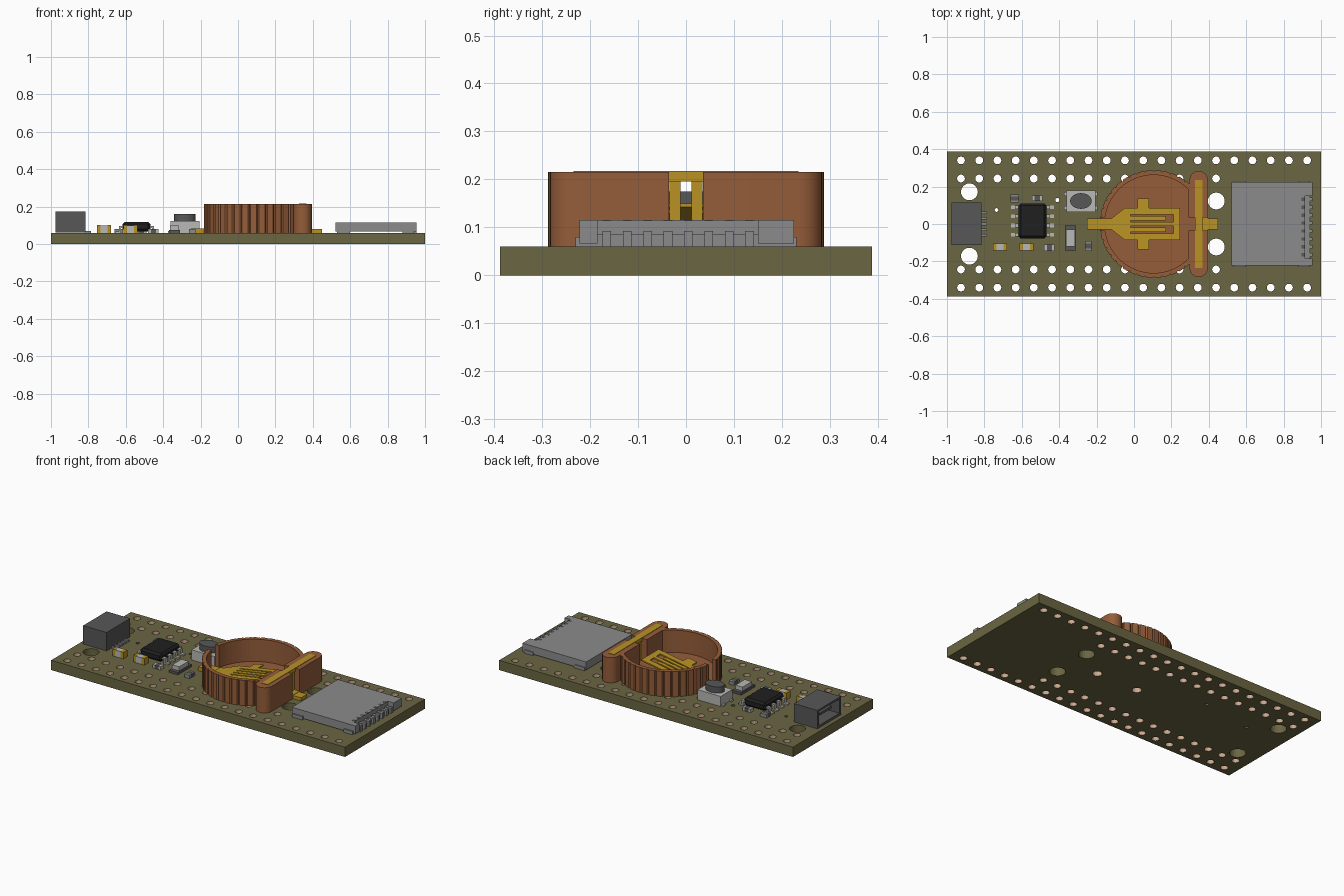
import bpy, bmesh, math

if "Cube" in bpy.data.objects:
    bpy.data.objects.remove(bpy.data.objects["Cube"])


def material(name, r, g, b):
    m = bpy.data.materials.new(name)
    m.diffuse_color = (r, g, b, 1)
    m.use_nodes = True
    m.node_tree.nodes["Principled BSDF"].inputs["Base Color"].default_value = m.diffuse_color
    return m


OLIVE = material("olive_board", 0.147, 0.133, 0.055)
BROWN = material("copper_brown", 0.30, 0.11, 0.042)
GOLD = material("gold_contact", 0.48, 0.29, 0.018)
DARK = material("dark_grey", 0.095, 0.095, 0.095)
GREY = material("mid_grey", 0.26, 0.26, 0.26)
SILVER = material("light_silver", 0.48, 0.48, 0.47)
BLACK = material("black_plastic", 0.014, 0.014, 0.014)
TAN = material("tan_lining", 0.60, 0.40, 0.28)


def prisms(name, parts, mat, slope=0.0, x0=0.0):
    """One object from (outline, z0, z1) extrusions, optionally rising along x."""
    bm = bmesh.new()
    for pts, z0, z1 in parts:
        def ring(z):
            return [bm.verts.new((x, y, z + slope * max(0, x - x0))) for x, y in pts]
        lo, hi = ring(z0), ring(z1)
        bm.faces.new(lo[::-1])
        bm.faces.new(hi)
        n = len(pts)
        for i in range(n):
            j = (i + 1) % n
            bm.faces.new((lo[i], lo[j], hi[j], hi[i]))
    bmesh.ops.recalc_face_normals(bm, faces=bm.faces)
    me = bpy.data.meshes.new(name)
    bm.to_mesh(me)
    bm.free()
    me.materials.append(mat)
    ob = bpy.data.objects.new(name, me)
    bpy.context.collection.objects.link(ob)
    return ob


def rect(x0, x1, y0, y1):
    return [(x0, y0), (x1, y0), (x1, y1), (x0, y1)]


def oval(x, y, rx, ry=None, n=16):
    ry = ry or rx
    return [(x + rx * math.cos(math.tau * i / n), y + ry * math.sin(math.tau * i / n))
            for i in range(n)]


def boxes(name, bounds, mat):
    return prisms(name, [(rect(*b[:4]), b[4], b[5]) for b in bounds], mat)


def cut(ob, cutter):
    cutter.hide_render = True
    cutter.hide_viewport = True
    cutter.display_type = 'WIRE'
    m = ob.modifiers.new("cut", 'BOOLEAN')
    m.operation = 'DIFFERENCE'
    m.solver = 'EXACT'
    m.material_mode = 'TRANSFER'
    m.object = cutter


T = 0.06  # board top

# Circuit board with lined pin holes, mounting holes and vias
board = boxes("circuit_board", [(-1, 1, -0.388, 0.388, 0, T)], OLIVE)
pins = []
for s in (1, -1):
    for i in range(20):
        x = -0.925 + i * 0.0974
        pins.append((x, s * 0.34, 0.021))
        if i < 15:
            pins.append((x, s * 0.243, 0.021))
pins += [(0.26, 0.0, 0.026), (-0.02, 0.0, 0.026)]
cut(board, prisms("pin_hole_cutter",
                  [(oval(x, y, r, n=14), -0.05, 0.1) for x, y, r in pins], TAN))
mounts = [(-0.88, 0.172, 0.045), (-0.88, -0.172, 0.045), (0.44, 0.123, 0.045),
          (0.44, -0.123, 0.045), (-0.735, 0.075, 0.01), (-0.41, 0.128, 0.011)]
cut(board, prisms("mounting_hole_cutter",
                  [(oval(x, y, r, n=24), -0.05, 0.1) for x, y, r in mounts], OLIVE))

# Round battery holder with ribbed outside
CX, TOP = 0.105, 0.215
outline = []
N = 40
for i in range(N):
    for f, r in ((0.0, 0.28), (0.15, 0.288), (0.85, 0.288)):
        a = math.tau * (i + f) / N
        outline.append((min(CX + r * math.cos(a), 0.305 + 0.00001 * math.cos(a)),
                        r * math.sin(a)))
holder = prisms("battery_holder", [(outline, T, TOP)], BROWN)
inner = [(x, y) for x, y in oval(CX, 0, 0.262, n=64) if x < 0.30]
cut(holder, prisms("holder_pocket_cutter", [(inner, 0.078, 0.3)], BROWN))
slots = boxes("holder_slot_cutter", [(-0.3, -0.1, -0.035, 0.035, 0.075, 0.3),
                                     (0.28, 0.45, -0.035, 0.035, 0.075, 0.3)], BROWN)
cut(holder, slots)

# Straight end wall of the holder, with rounded ends
ends = []
for i in range(13):
    a = math.pi * i / 12
    ends.append((0.346 + 0.049 * math.cos(a), 0.235 + 0.049 * math.sin(a)))
ends += [(0.692 - x, -y) for x, y in ends]
wall = prisms("holder_end_wall", [(ends, T, TOP)], BROWN)
cut(wall, slots)

# Upper contact: bar in the end wall, two legs and a solder tab
boxes("upper_contact", [(0.325, 0.367, -0.235, 0.235, 0.196, 0.2175),
                        (0.33, 0.36, -0.0345, -0.011, 0.076, 0.196),
                        (0.33, 0.36, 0.011, 0.0345, 0.076, 0.196),
                        (0.36, 0.395, -0.0345, 0.0345, 0.0755, 0.082),
                        (0.393, 0.45, -0.03, 0.03, T, 0.08)], GOLD)

# Lower contact: solder tab and a rising spring plate with fingers
boxes("lower_contact_tab", [(-0.25, -0.12, -0.03, 0.03, T, 0.084)], GOLD)
z0, z1 = 0.08, 0.088
nose = [(-0.14, -0.03), (-0.12, -0.03), (-0.05, -0.085), (-0.02, -0.085),
        (-0.02, 0.085), (-0.05, 0.085), (-0.12, 0.03), (-0.14, 0.03)]
spring = [nose, rect(0.21, 0.245, -0.085, 0.085), rect(-0.02, 0.21, -0.012, 0.012)]
for s in (1, -1):
    spring.append(rect(-0.02, 0.21, *sorted((s * 0.05, s * 0.085))))
    spring.append(rect(-0.02, 0.17, *sorted((s * 0.02, s * 0.042))))
    spring.append(rect(0.02, 0.08, *sorted((s * 0.085, s * 0.135))))
prisms("lower_contact_spring", [(p, z0, z1) for p in spring], GOLD, 0.17, -0.12)

# Cable socket, open to the left, with small pins behind
boxes("cable_socket", [(-0.975, -0.815, -0.113, 0.115, 0.062, 0.076),
                       (-0.975, -0.815, -0.113, 0.115, 0.163, 0.175),
                       (-0.975, -0.815, -0.113, -0.099, 0.076, 0.163),
                       (-0.975, -0.815, 0.101, 0.115, 0.076, 0.163),
                       (-0.86, -0.815, -0.099, 0.101, 0.076, 0.163),
                       (-0.95, -0.86, -0.06, 0.06, 0.115, 0.13)], DARK)
boxes("socket_pins", [(-0.815, -0.785, y - 0.007, y + 0.007, T, 0.07)
                      for y in (-0.06, -0.03, 0, 0.03, 0.06)], GREY)

# Black chip with bent legs on both sides
chip = boxes("chip_body", [(-0.617, -0.468, -0.077, 0.11, 0.068, 0.118)], BLACK)
bev = chip.modifiers.new("bevel", 'BEVEL')
bev.width = 0.012
bev.segments = 1
legs = []
for y in (-0.057, -0.008, 0.041, 0.09):
    for s in (1, -1):
        for a, b, lo, hi in ((0.07, 0.09, 0.085, 0.095), (0.084, 0.094, T, 0.095),
                             (0.09, 0.115, T, 0.068)):
            xs = sorted((-0.5425 + s * a, -0.5425 + s * b))
            legs.append((*xs, y - 0.01, y + 0.01, lo, hi))
boxes("chip_legs", legs, SILVER)


def chip_part(name, x0, x1, y0, y1, h, mat, cap, along_x):
    """Small surface part: coloured middle with metal end caps."""
    e = 0.25
    dx, dy = ((x1 - x0) * e, 0) if along_x else (0, (y1 - y0) * e)
    boxes(name + "_middle", [(x0 + dx, x1 - dx, y0 + dy, y1 - dy, T, T + h)], mat)
    if along_x:
        b = [(x0, x0 + dx, y0, y1), (x1 - dx, x1, y0, y1)]
    else:
        b = [(x0, x1, y0, y0 + dy), (x0, x1, y1 - dy, y1)]
    boxes(name + "_ends", [(*q, T, T + h + 0.001) for q in b], cap)


# Small capacitors and resistors
chip_part("left_capacitor", -0.755, -0.68, -0.143, -0.105, 0.04, SILVER, GOLD, True)
chip_part("right_capacitor", -0.612, -0.537, -0.143, -0.105, 0.04, SILVER, GOLD, True)
chip_part("corner_resistor", -0.66, -0.615, 0.115, 0.158, 0.02, DARK, GREY, False)
chip_part("upper_resistor", -0.545, -0.49, 0.122, 0.152, 0.02, DARK, SILVER, True)
chip_part("lower_resistor", -0.48, -0.425, -0.145, -0.11, 0.02, DARK, SILVER, True)
chip_part("side_resistor", -0.262, -0.228, -0.145, -0.09, 0.02, DARK, GREY, False)

# Indicator lamp
boxes("lamp_base", [(-0.37, -0.31, -0.142, -0.008, T, 0.075)], DARK)
boxes("lamp_body", [(-0.364, -0.316, -0.12, -0.03, 0.075, 0.1)], SILVER)

# Push button
boxes("button_case", [(-0.362, -0.205, 0.065, 0.18, T, 0.122),
                      (-0.375, -0.195, 0.075, 0.095, T, 0.07),
                      (-0.375, -0.195, 0.15, 0.17, T, 0.07)], SILVER)
prisms("button_cap", [(oval(-0.284, 0.123, 0.058, 0.042, 24), 0.12, 0.16)], DARK)

# Memory card socket: shell with a notched right edge, feet and contacts
boxes("card_socket_shell", [(0.522, 0.915, -0.222, 0.225, 0.066, 0.115),
                            (0.915, 0.955, 0.15, 0.225, 0.066, 0.115),
                            (0.915, 0.955, -0.222, -0.185, 0.066, 0.115),
                            (0.915, 0.94, -0.185, 0.15, 0.066, 0.085),
                            (0.53, 0.6, -0.23, 0.23, T, 0.08),
                            (0.88, 0.94, -0.23, 0.23, T, 0.08)], GREY)
contacts = []
for i in range(8):
    y = -0.165 + i * 0.0425
    contacts.append((0.915, 0.955, y - 0.009, y + 0.009, T, 0.092))
boxes("card_contacts", contacts, GREY)
boxes("card_contact_slots", [(0.895, 0.9155, b[2], b[3], 0.113, 0.1155)
                             for b in contacts], DARK)

# Smooth the curved parts while keeping edges sharp
bpy.ops.object.select_all(action='DESELECT')
for name in ("button_cap", "holder_end_wall"):
    ob = bpy.data.objects[name]
    ob.select_set(True)
    bpy.context.view_layer.objects.active = ob
bpy.ops.object.shade_smooth_by_angle(angle=math.radians(30))
